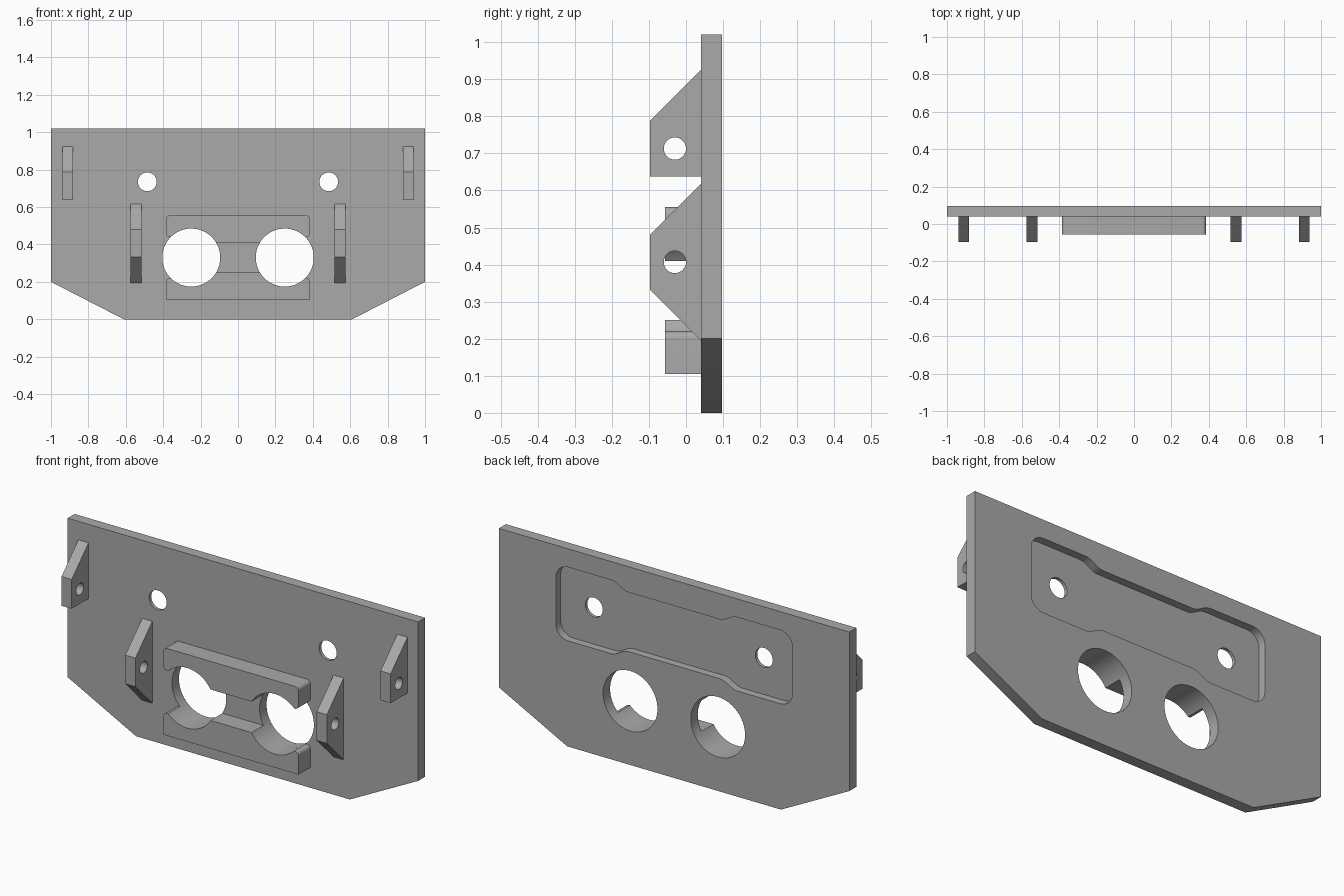
import bpy, bmesh
from math import sin, cos, pi, radians
from mathutils import Vector

cube = bpy.data.objects.get("Cube")
if cube:
    bpy.data.objects.remove(cube, do_unlink=True)

# Single plain grey material
GREY = (0.4, 0.4, 0.4, 1.0)
grey = bpy.data.materials.new("plain_grey")
grey.use_nodes = True
grey.diffuse_color = GREY
grey.node_tree.nodes["Principled BSDF"].inputs["Base Color"].default_value = GREY

FRONT, FACE, BACK = -0.097, 0.04, 0.097    # bracket tips, plate front, plate back
HOLE_X, HOLE_Z, HOLE_R = 0.25, 0.33, 0.155


def arc(cx, cz, r, start, end, n=8):
    """Points along an arc, angles in degrees."""
    angles = [radians(start + (end - start) * i / n) for i in range(n + 1)]
    return [(cx + r * cos(a), cz + r * sin(a)) for a in angles]


def circle(cx, cz, r, n=48):
    return arc(cx, cz, r, 0, 360, n)[:-1]


def mirror_x(points):
    """Close a half outline by reflecting it across the centre line."""
    return points + [(-x, z) for x, z in reversed(points)]


def prism(name, outline, start, end, axis="Y"):
    """Extrude an outline along Y (outline in xz) or X (outline in yz)."""
    place = (lambda u, v, d: (u, d, v)) if axis == "Y" else (lambda u, v, d: (d, u, v))
    bm = bmesh.new()
    face = bm.faces.new([bm.verts.new(place(u, v, start)) for u, v in outline])
    new = bmesh.ops.extrude_face_region(bm, geom=[face])["geom"]
    bmesh.ops.translate(bm, verts=[g for g in new if isinstance(g, bmesh.types.BMVert)],
                        vec=Vector(place(0, 0, end - start)))
    bmesh.ops.recalc_face_normals(bm, faces=bm.faces)
    mesh = bpy.data.meshes.new(name)
    bm.to_mesh(mesh)
    bm.free()
    mesh.materials.append(grey)
    obj = bpy.data.objects.new(name, mesh)
    bpy.context.collection.objects.link(obj)
    return obj


def select_only(obj):
    bpy.ops.object.select_all(action="DESELECT")
    obj.select_set(True)
    bpy.context.view_layer.objects.active = obj


def cut(obj, cutters):
    """Subtract the cutters and remove them."""
    select_only(obj)
    for cutter in cutters:
        cutter.hide_render = True
        mod = obj.modifiers.new("cut", "BOOLEAN")
        mod.operation, mod.solver, mod.object = "DIFFERENCE", "EXACT", cutter
        bpy.ops.object.modifier_apply(modifier=mod.name)
        bpy.data.objects.remove(cutter, do_unlink=True)


def finish(obj):
    select_only(obj)
    bpy.ops.object.shade_smooth_by_angle(angle=radians(30))


# Back plate with chamfered lower corners
plate = prism("back_plate", mirror_x([(0.61, 0), (1, 0.2), (1, 1.02)]), FACE, BACK)

# Rear pocket: rounded corners, gently narrowed in the middle
MID_Z, OUTER, INNER, POCKET_X, CORNER = 0.735, 0.19, 0.153, 0.675, 0.07
ease = []
for i in range(9):
    t = i / 8
    ease.append((0.26 + 0.1 * t, MID_Z - INNER - (OUTER - INNER) * (1 - cos(pi * t)) / 2))
lower = ease + arc(POCKET_X - CORNER, MID_Z - OUTER + CORNER, CORNER, -90, 0)
upper = [(x, 2 * MID_Z - z) for x, z in reversed(lower)]
pocket = prism("pocket_cutter", mirror_x(lower + upper), BACK - 0.04, BACK + 0.1)

# Large openings and small bolt holes
cutters = [pocket]
for side in (-1, 1):
    cutters.append(prism("opening_cutter", circle(side * HOLE_X, HOLE_Z, HOLE_R, 64), -0.2, 0.2))
    cutters.append(prism("bolt_cutter", circle(side * 0.485, MID_Z, 0.05), -0.2, 0.2))
cut(plate, cutters)
finish(plate)

# Clamp bars above and below the openings
BAR_X, BAR_FRONT, BAR_END, R = 0.385, -0.057, 0.555, 0.02
saddle = arc(HOLE_X, HOLE_Z, HOLE_R, 149, 45, 24)
tip = arc(BAR_X - R, saddle[-1][1] + R, R, -90, 0)
rounded_end = arc(BAR_X - R, BAR_END - R, R, 0, 90)
finish(prism("upper_clamp_bar", mirror_x(saddle + tip + rounded_end), BAR_FRONT, FACE))
lower_bar = [(x, 2 * HOLE_Z - z) for x, z in saddle + tip + [(BAR_X, BAR_END)]]
finish(prism("lower_clamp_bar", mirror_x(lower_bar), BAR_FRONT, FACE))

# Drilled mounting lugs, one pair inside and one pair outside
inner_lug = [(FACE, 0.617), (FRONT, 0.48), (FRONT, 0.332), (FACE, 0.195)]
outer_lug = [(FACE, 0.925), (FRONT, 0.788), (FRONT, 0.637), (FACE, 0.637)]
for label, outline, x0, x1, pin_z in (("inner", inner_lug, 0.517, 0.575, 0.407),
                                      ("outer", outer_lug, 0.881, 0.939, 0.713)):
    for side, word in ((1, "left"), (-1, "right")):
        lug = prism(f"{label}_lug_{word}", outline, side * x0, side * x1, "X")
        cut(lug, [prism("pin_cutter", circle(-0.03, pin_z, 0.03, 32), -1.2, 1.2, "X")])
        finish(lug)
